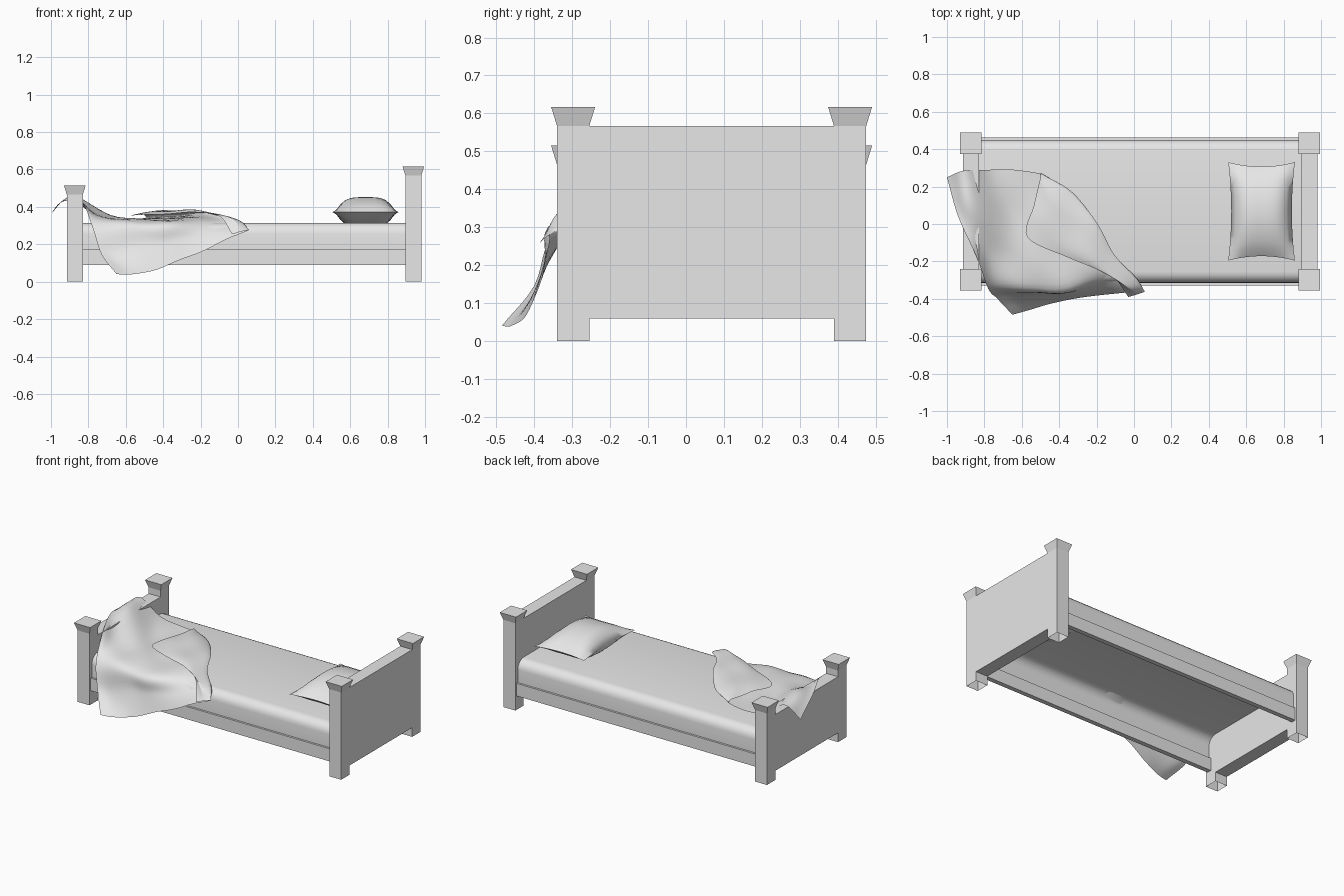
import bpy, bmesh, math
from mathutils import Vector

default = bpy.data.objects.get("Cube")
if default:
    bpy.data.objects.remove(default, do_unlink=True)

grey = bpy.data.materials.new("plain grey")
grey.use_nodes = True
tone = (0.8, 0.8, 0.8, 1)
grey.diffuse_color = tone
grey.node_tree.nodes["Principled BSDF"].inputs["Base Color"].default_value = tone

MID = 0.0675          # centre line of the frame
HEAD, FOOT = 0.9375, -0.8725
HALF = 0.0425         # half thickness of the posts
POST_Y = 0.365        # post distance from the centre line


def finish(name, bm, smooth=None, outward=True):
    """Turn a bmesh into a named object."""
    if outward:
        bmesh.ops.recalc_face_normals(bm, faces=bm.faces)
    mesh = bpy.data.meshes.new(name)
    bm.to_mesh(mesh)
    bm.free()
    mesh.materials.append(grey)
    ob = bpy.data.objects.new(name, mesh)
    bpy.context.collection.objects.link(ob)
    if smooth:
        bpy.ops.object.select_all(action='DESELECT')
        ob.select_set(True)
        bpy.context.view_layer.objects.active = ob
        bpy.ops.object.shade_smooth_by_angle(angle=math.radians(smooth))
    return ob


def box(name, low, high):
    bm = bmesh.new()
    bmesh.ops.create_cube(bm, size=1)
    low, high = Vector(low), Vector(high)
    for v in bm.verts:
        v.co = (low + high) / 2 + v.co * (high - low)
    return finish(name, bm)


def skin(bm, rows):
    """Join rows of points with quads."""
    grid = [[bm.verts.new(p) for p in row] for row in rows]
    for a, b in zip(grid, grid[1:]):
        for i in range(len(a) - 1):
            bm.faces.new((a[i], a[i + 1], b[i + 1], b[i]))
    return grid


def post(name, x, y, height):
    """Square post, open below, with a flared cap."""
    bm = bmesh.new()
    corners = [(-1, -1), (1, -1), (1, 1), (-1, 1), (-1, -1)]
    levels = [(0, HALF), (height - 0.05, HALF), (height, 0.058)]
    rings = skin(bm, [[(x + r * cx, y + r * cy, z) for cx, cy in corners]
                      for z, r in levels])
    bm.faces.new(rings[-1][:4])
    bmesh.ops.remove_doubles(bm, verts=bm.verts, dist=0.0001)
    return finish(name, bm)


def spline(points, steps):
    """Smooth curve through the points."""
    pts = [Vector(p) for p in points]
    pts = [2 * pts[0] - pts[1]] + pts + [2 * pts[-1] - pts[-2]]
    out = []
    for a, b, c, d in zip(pts, pts[1:], pts[2:], pts[3:]):
        for k in range(steps):
            t = k / steps
            out.append(b + 0.5 * t * (c - a + t * (2 * a - 5 * b + 4 * c - d
                                                   + t * (3 * (b - c) + d - a))))
    return out + [pts[-2]]


# Head and foot ends: two posts and a panel each
for label, x, height, top in (("head", HEAD, 0.617, 0.567), ("foot", FOOT, 0.515, 0.425)):
    for side, s in (("left", 1), ("right", -1)):
        post(f"{label}_post_{side}", x, MID + s * POST_Y, height)
    reach = POST_Y - HALF
    box(f"{label}board", (x - HALF, MID - reach, 0.06), (x + HALF, MID + reach, top))

# Side rails
START, END = FOOT + HALF, HEAD - HALF
for label, s in (("back", 1), ("front", -1)):
    outer, inner = MID + s * 0.395, MID + s * 0.365
    box(f"{label}_rail", (START, min(outer, inner), 0.09), (END, max(outer, inner), 0.172))

# Mattress: a rounded cover, open underneath
wide, top, radius = 0.382, 0.315, 0.06
arc = [math.radians(a) for a in range(0, 91, 18)]
half = [(wide, 0.165)] + [(wide - radius * (1 - math.cos(a)), top - radius * (1 - math.sin(a)))
                          for a in arc]
section = half + [(-y, z) for y, z in reversed(half)]
bm = bmesh.new()
skin(bm, [[(x, MID + y, z) for y, z in section] for x in (START, END)])
mattress = finish("mattress", bm, 60)
# Pillow: two puffed sheets with pulled corners
bm = bmesh.new()
N = 12
ticks = [2 * i / N - 1 for i in range(N + 1)]
for s in (1, -1):
    skin(bm, [[(0.682 + 0.178 * u * (1 - 0.09 * (1 - v * v)),
                MID + 0.263 * v * (1 - 0.09 * (1 - u * u)),
                0.372 + s * 0.08 * (1 - u ** 4) * (1 - v * v) ** 0.8)
               for u in ticks] for v in ticks])
bmesh.ops.remove_doubles(bm, verts=bm.verts, dist=0.0001)
finish("pillow", bm, 80)

# Blanket: rows run from the back edge to the hanging hem
sheet = [
    [(-1, .25, .36), (-.94, .04, .43), (-.84, -.18, .43), (-.78, -.345, .3),
     (-.73, -.4, .15), (-.65, -.485, .04)],
    [(-.91, .285, .445), (-.85, .08, .45), (-.77, -.15, .37), (-.7, -.34, .31),
     (-.65, -.385, .15), (-.56, -.46, .04)],
    [(-.77, .29, .36), (-.68, .1, .34), (-.6, -.13, .34), (-.55, -.34, .315),
     (-.5, -.375, .2), (-.44, -.425, .065)],
    [(-.64, .29, .335), (-.52, .12, .335), (-.42, -.1, .335), (-.35, -.335, .315),
     (-.32, -.365, .22), (-.26, -.39, .135)],
    [(-.5, .27, .34), (-.33, .17, .35), (-.2, 0, .36), (-.11, -.17, .35),
     (0, -.29, .31), (.04, -.36, .27)],
]
# Turned back corner, continuing from the fold
flap = [
    [(-.5, .265, .355), (-.42, .12, .38), (-.3, -.03, .385), (-.2, -.2, .38),
     (-.04, -.33, .34), (.02, -.375, .27)],
    [(-.5, .25, .36), (-.535, .1, .36), (-.57, -.07, .355), (-.35, -.18, .365),
     (-.12, -.28, .36), (-.03, -.39, .25)],
]
across = [spline(row, 6) for row in sheet + flap]
cloth = [spline(column, 6) for column in zip(*across)]
for column in cloth:
    for p in column:
        p.z += 0.004 * math.sin(23 * p.x + 9 * p.y) * math.cos(17 * p.y)
bm = bmesh.new()
skin(bm, cloth)
finish("blanket", bm, 80, outward=False)
